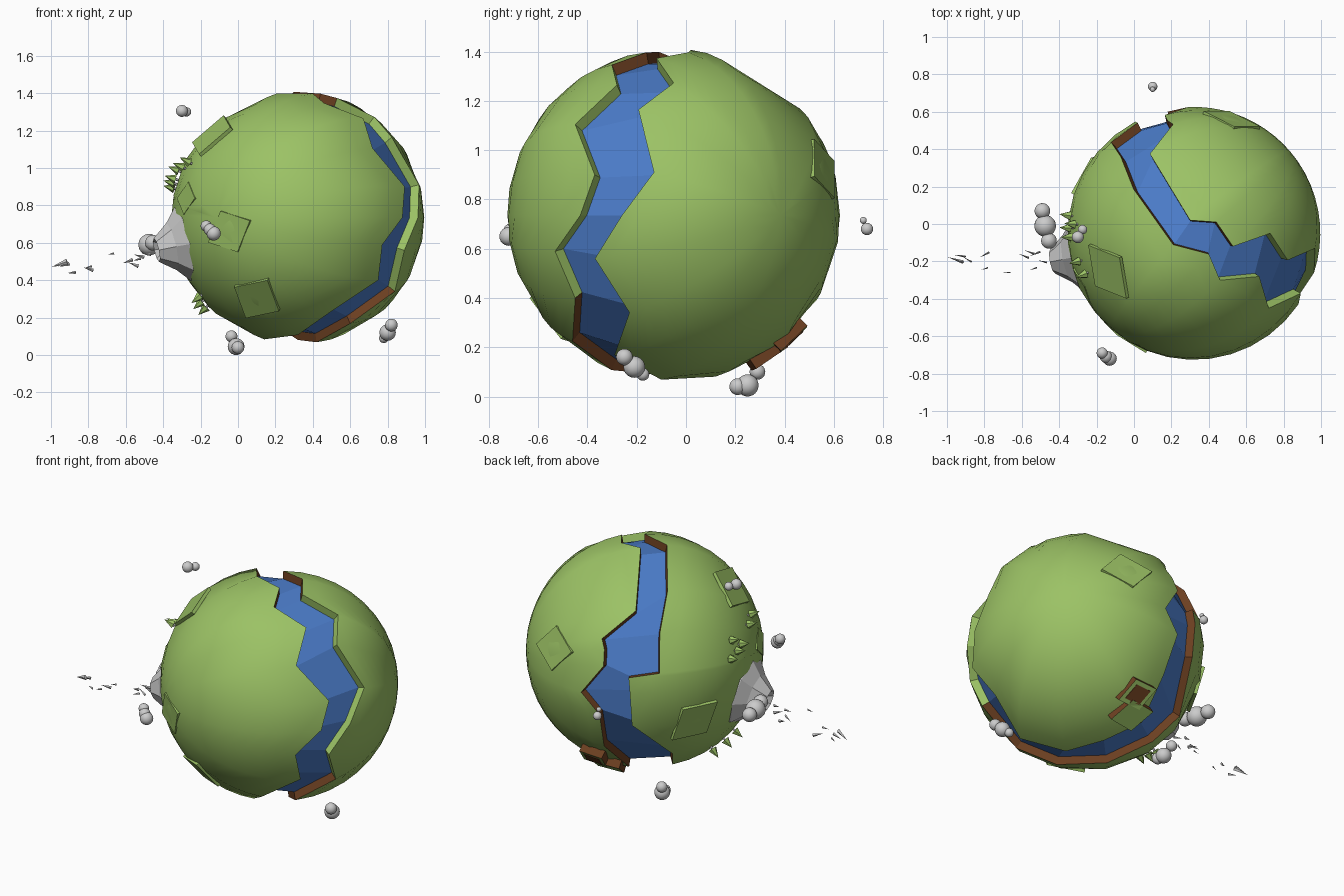
import bpy, bmesh, math, random
from mathutils import Vector, Matrix

if "Cube" in bpy.data.objects:
    bpy.data.objects.remove(bpy.data.objects["Cube"])

random.seed(4)
C = Vector((0.32, -0.05, 0.735))   # planet centre
R = 0.676


def material(name, rgb):
    m = bpy.data.materials.new(name)
    m.diffuse_color = (*rgb, 1)
    m.use_nodes = True
    m.node_tree.nodes["Principled BSDF"].inputs["Base Color"].default_value = m.diffuse_color
    return m


GREEN = material("grass", (0.33, 0.54, 0.13))
BLUE = material("water", (0.07, 0.20, 0.58))
BROWN = material("soil", (0.15, 0.05, 0.015))


def finish(name, bm, mats=(), smooth=None):
    bmesh.ops.recalc_face_normals(bm, faces=bm.faces)
    me = bpy.data.meshes.new(name)
    bm.to_mesh(me)
    bm.free()
    ob = bpy.data.objects.new(name, me)
    bpy.context.collection.objects.link(ob)
    for m in mats:
        me.materials.append(m)
    if smooth:
        bpy.ops.object.select_all(action='DESELECT')
        ob.select_set(True)
        bpy.context.view_layer.objects.active = ob
        bpy.ops.object.shade_smooth_by_angle(angle=math.radians(smooth))
    return ob


def outward(d, r):
    """Frame on the planet at direction d, local z pointing outward."""
    d = Vector(d).normalized()
    return Matrix.Translation(C + d * r) @ d.to_track_quat('Z', 'Y').to_matrix().to_4x4()


# River banks, relative to the centre: over the top, down the right, under, up the back
bank_a = [(.08, -.11, .66), (.14, -.25, .61), (.35, -.23, .53), (.40, -.40, .37), (.57, -.32, .165),
          (.56, -.38, 0), (.45, -.48, -.145), (.43, -.40, -.335), (.166, -.41, -.51), (0, -.25, -.625),
          (-.18, -.02, -.65), (-.33, .20, -.55), (-.42, .33, -.41), (-.31, .57, -.17), (-.31, .59, .04),
          (-.30, .59, .13), (-.44, .485, .155), (-.39, .41, .365), (-.32, .235, .54), (-.11, -.06, .66)]
bank_b = [(.12, .06, .66), (.21, -.07, .64), (.41, 0, .54), (.49, -.14, .42), (.645, -.08, .175),
          (.64, -.21, 0), (.57, -.32, -.175), (.52, -.18, -.395), (.28, -.24, -.565), (.10, -.05, -.665),
          (0, .17, -.655), (-.13, .34, -.56), (-.11, .56, -.36), (-.14, .65, -.12), (-.03, .67, 0),
          (-.155, .63, .18), (-.14, .60, .27), (-.11, .58, .32), (-.235, .425, .47), (-.02, .07, .67)]
bank_a = [Vector(p).normalized() for p in bank_a]
bank_b = [Vector(p).normalized() for p in bank_b]
N = len(bank_a)
FLOOR = R * 0.93


def land(name, bank, pole, rows=10):
    """Spherical cap from a river bank to the middle of the land."""
    pole = Vector(pole).normalized()
    bm = bmesh.new()
    rings = [[bm.verts.new(C + R * p.slerp(pole, k / rows)) for p in bank] for k in range(rows)]
    tip = bm.verts.new(C + R * pole)
    for k in range(rows - 1):
        for i in range(N):
            j = (i + 1) % N
            bm.faces.new((rings[k][i], rings[k][j], rings[k + 1][j], rings[k + 1][i]))
    for i in range(N):
        bm.faces.new((rings[-1][i], rings[-1][(i + 1) % N], tip))
    finish(name, bm, [GREEN], 40)


land("land_front", bank_a, (-.656, -.755, 0))
land("land_back", bank_b, (.766, .643, 0))


def strip(name, p, q, mats, index):
    bm = bmesh.new()
    a = [bm.verts.new(v) for v in p]
    b = [bm.verts.new(v) for v in q]
    for i in range(N):
        j = (i + 1) % N
        bm.faces.new((a[i], a[j], b[j], b[i])).material_index = index(i)
    finish(name, bm, mats)


# River bed and its banks (grassy on the right side, soil elsewhere)
strip("river", [C + FLOOR * v for v in bank_a], [C + FLOOR * v for v in bank_b], [BLUE], lambda i: 0)
for name, bank in (("bank_front", bank_a), ("bank_back", bank_b)):
    strip(name, [C + R * v for v in bank], [C + FLOOR * v for v in bank],
          [GREEN, BROWN], lambda i: 0 if 1 <= i <= 6 else 1)


# Flat facets lying on the grass
def plate(name, d, r, size, spin, height=0.02, mats=(GREEN,), stretch=1.0):
    bm = bmesh.new()
    bmesh.ops.create_cone(bm, cap_ends=True, segments=4, radius1=size, radius2=size, depth=height)
    for f in bm.faces:
        f.material_index = 1 if len(mats) > 1 and abs(f.normal.z) < 0.5 else 0
    bm.transform(outward(d, r) @ Matrix.Rotation(spin, 4, 'Z') @ Matrix.Diagonal((1, stretch, 1, 1)))
    finish(name, bm, mats)


for i, (d, size, spin) in enumerate([
        ((-.37, -.56, -.075), .15, .4), ((-.22, -.46, -.435), .17, .9), ((-.45, -.2, .43), .18, .3),
        ((-.58, -.28, .1), .11, 0), ((.3, .9, .28), .16, .2), ((-.81, .45, -.25), .17, .7)]):
    plate(f"grass_facet_{i}", d, R - 0.013, size, spin, stretch=0.8)

# Soil terraces under the back
plate("terrace_upper", (.027, .68, -.70), R, .12, .6, .05, (GREEN, BROWN), .8)
plate("terrace_hole", (.027, .68, -.70), R + .003, .08, .6, .05, (BROWN,), .8)
plate("terrace_lower", (-.03, .55, -.82), R, .13, .6, .05, (GREEN, BROWN), .8)

# Volcano with a sunken crater
bm = bmesh.new()
rings = []
for r, h in ((.24, -.10), (.20, .0), (.13, .06), (.065, .145), (.035, .11)):
    rings.append([bm.verts.new((r * math.cos(t * math.tau / 8), r * math.sin(t * math.tau / 8), h))
                  for t in range(8)])
for lo, hi in zip(rings, rings[1:]):
    for t in range(8):
        u = (t + 1) % 8
        bm.faces.new((lo[t], lo[u], hi[u], hi[t]))
bm.faces.new(rings[-1])
bm.transform(outward((-.957, -.19, -.22), .645))
finish("volcano", bm)

# Trees: a trunk and a pointed crown
for i, d in enumerate([(-.70, .10, .165), (-.69, .03, .19), (-.67, -.02, .21), (-.65, .05, .255),
                       (-.62, -.15, .27), (-.59, -.22, .30), (-.52, -.06, -.455),
                       (-.49, .03, -.48), (-.51, -.14, -.41)]):
    bm = bmesh.new()
    bmesh.ops.create_cone(bm, cap_ends=True, segments=6, radius1=.007, radius2=.007, depth=.04)
    bm.transform(outward(d, R))
    finish(f"trunk_{i}", bm)
    bm = bmesh.new()
    bmesh.ops.create_cone(bm, cap_ends=True, segments=6, radius1=.026, radius2=0, depth=.06)
    bm.transform(outward(d, R + .04))
    finish(f"tree_{i}", bm, [GREEN])

# Clouds: clusters of overlapping balls (x, y, z, radius)
clouds = [
    [(-.30, -.07, 1.305, .032), (-.275, -.03, 1.30, .025)],
    [(-.17, -.69, .69, .030), (-.13, -.72, .65, .038), (-.15, -.71, .67, .033)],
    [(-.49, .07, .59, .042), (-.475, -.01, .59, .058), (-.455, -.09, .60, .042)],
    [(.10, .72, .715, .014), (.10, .735, .68, .025)],
    [(.0, .21, .04, .034), (-.01, .25, .045, .045), (-.035, .29, .10, .032)],
    [(.82, -.25, .16, .034), (.80, -.21, .12, .044), (.78, -.175, .09, .026)]]
for i, balls in enumerate(clouds):
    bm = bmesh.new()
    for x, y, z, r in balls:
        bmesh.ops.create_icosphere(bm, subdivisions=3, radius=r, matrix=Matrix.Translation((x, y, z)))
    finish(f"cloud_{i}", bm, smooth=60)

# Shards thrown out of the volcano (x, y, z, half length)
for i, (x, y, z, s) in enumerate([
        (-.955, -.19, .485, .045), (-.93, -.17, .48, .03), (-.89, -.19, .44, .025), (-.80, -.165, .46, .03),
        (-.80, -.24, .47, .02), (-.68, -.26, .54, .018), (-.59, -.17, .50, .03), (-.56, -.15, .485, .03),
        (-.53, -.16, .53, .03), (-.54, -.24, .51, .022), (-.49, -.20, .54, .025)]):
    bm = bmesh.new()
    bmesh.ops.create_cone(bm, cap_ends=True, segments=4, radius1=s * .35, radius2=0, depth=2 * s)
    turn = Matrix.Rotation(random.uniform(-.6, .6), 4, 'Z') @ Matrix.Rotation(
        -math.pi / 2 + random.uniform(-.4, .4), 4, 'Y')
    bm.transform(Matrix.Translation((x, y, z)) @ turn @ Matrix.Diagonal((1, .6, 1, 1)))
    finish(f"shard_{i}", bm)
